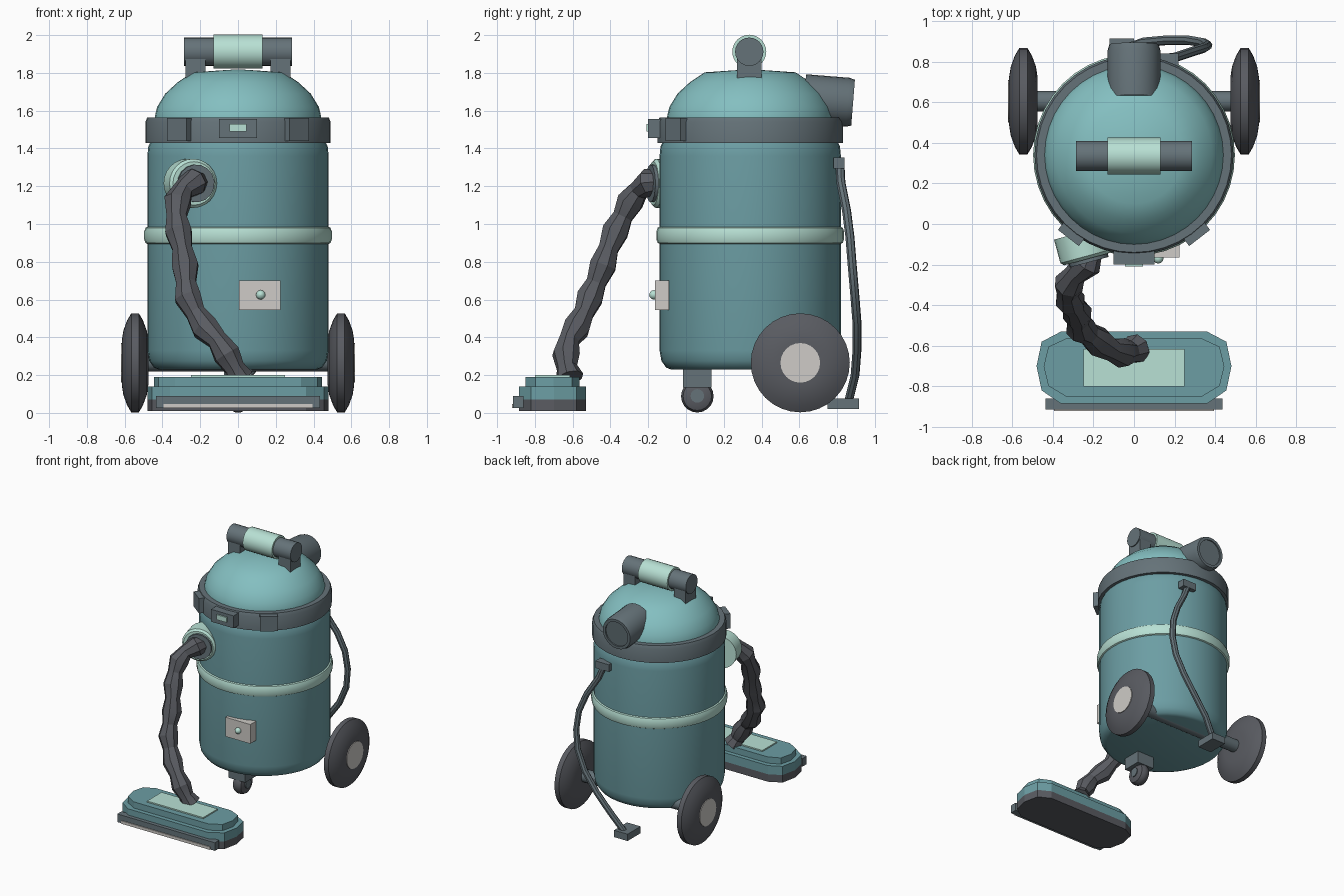
import bpy, bmesh, math
from mathutils import Vector, Matrix

if "Cube" in bpy.data.objects:
    bpy.data.objects.remove(bpy.data.objects["Cube"])

CY = 0.34  # body axis in y


def mat(name, r, g, b):
    m = bpy.data.materials.new(name)
    m.diffuse_color = (r, g, b, 1)
    m.use_nodes = True
    m.node_tree.nodes["Principled BSDF"].inputs["Base Color"].default_value = m.diffuse_color
    return m


TEAL = mat("teal", 0.15, 0.34, 0.37)
AQUA = mat("aqua", 0.23, 0.52, 0.53)
MINT = mat("mint", 0.48, 0.75, 0.66)
SLATE = mat("slate", 0.13, 0.17, 0.19)
RUBBER = mat("rubber", 0.10, 0.105, 0.12)
PALE = mat("pale", 0.62, 0.60, 0.57)


def finish(name, bm, material, smooth=35):
    bmesh.ops.recalc_face_normals(bm, faces=bm.faces)
    me = bpy.data.meshes.new(name)
    bm.to_mesh(me)
    bm.free()
    me.materials.append(material)
    ob = bpy.data.objects.new(name, me)
    bpy.context.collection.objects.link(ob)
    if smooth:
        bpy.ops.object.select_all(action='DESELECT')
        ob.select_set(True)
        bpy.context.view_layer.objects.active = ob
        bpy.ops.object.shade_smooth_by_angle(angle=math.radians(smooth))
    return ob


def lathe(name, profile, material, loc=(0, 0, 0), axis=(0, 0, 1), n=32, ring=False, smooth=35):
    """Spin (radius, height) points about an axis; ring closes the profile on itself."""
    bm = bmesh.new()
    rot = Vector((0, 0, 1)).rotation_difference(Vector(axis)).to_matrix()
    rows = [[bm.verts.new(rot @ Vector((r * math.cos(t), r * math.sin(t), h)) + Vector(loc))
             for t in (2 * math.pi * i / n for i in range(n))] for r, h in profile]
    pairs = list(zip(rows, rows[1:]))
    if ring:
        pairs.append((rows[-1], rows[0]))
    else:
        bm.faces.new(rows[0])
        bm.faces.new(rows[-1])
    for a, b in pairs:
        for i in range(n):
            j = (i + 1) % n
            bm.faces.new((a[i], a[j], b[j], b[i]))
    return finish(name, bm, material, smooth)


def box(name, lo, hi, material, turn=0):
    lo, hi = Vector(lo), Vector(hi)
    m = Matrix.Translation((lo + hi) / 2) @ Matrix.Rotation(turn, 4, 'Z') @ Matrix.Diagonal((*(hi - lo), 1))
    bm = bmesh.new()
    bmesh.ops.create_cube(bm, size=1, matrix=m)
    return finish(name, bm, material, 0)


def tube(name, points, radii, material, res=2, smooth=35):
    cu = bpy.data.curves.new(name, 'CURVE')
    cu.dimensions = '3D'
    cu.bevel_depth = 1
    cu.bevel_resolution = res
    cu.use_fill_caps = True
    sp = cu.splines.new('POLY')
    sp.points.add(len(points) - 1)
    for p, co, r in zip(sp.points, points, radii):
        p.co = (*co, 1)
        p.radius = r
    tmp = bpy.data.objects.new(name + "_path", cu)
    bpy.context.collection.objects.link(tmp)
    bpy.context.view_layer.update()
    me = bpy.data.meshes.new_from_object(tmp.evaluated_get(bpy.context.evaluated_depsgraph_get()))
    bpy.data.objects.remove(tmp)
    bm = bmesh.new()
    bm.from_mesh(me)
    bmesh.ops.remove_doubles(bm, verts=bm.verts, dist=1e-5)
    return finish(name, bm, material, smooth)


def slab(name, z0, z1, inset, material):
    """Rounded nozzle layer, mirrored about x = 0."""
    half = [(0.36, -0.53), (0.455, -0.58), (0.48, -0.70), (0.455, -0.82), (0.36, -0.885)]
    cy = -0.705
    outline = half + [(-x, y) for x, y in reversed(half)]
    sx, sy = 1 - inset / 0.48, 1 - inset / 0.18
    bm = bmesh.new()
    face = bm.faces.new([bm.verts.new((x * sx, cy + (y - cy) * sy, z0)) for x, y in outline])
    ext = bmesh.ops.extrude_face_region(bm, geom=[face])
    bmesh.ops.translate(bm, vec=(0, 0, z1 - z0), verts=[v for v in ext['geom'] if isinstance(v, bmesh.types.BMVert)])
    return finish(name, bm, material, 0)


# canister, band, rim and dome
C = (0, CY, 0)
lathe("canister", [(0.42, 0.23), (0.445, 0.24), (0.47, 0.275), (0.48, 0.33), (0.48, 1.36),
                   (0.475, 1.41), (0.46, 1.44)], TEAL, C, n=40)
lathe("band", [(0.47, 0.89), (0.49, 0.90), (0.497, 0.92), (0.497, 0.96), (0.49, 0.98), (0.47, 0.99)],
      MINT, C, n=40, ring=True)
lathe("rim", [(0.44, 1.43), (0.49, 1.43), (0.49, 1.54), (0.48, 1.565), (0.44, 1.565)], SLATE, C, n=40, ring=True)
lathe("dome", [(0.445, 1.50), (0.44, 1.57), (0.428, 1.62), (0.385, 1.69), (0.32, 1.75), (0.24, 1.803), (0.02, 1.818)],
      AQUA, C, n=40)

# carrying handle
lathe("handle_bar", [(0.075, -0.285), (0.075, 0.285)], SLATE, (0, CY - 0.005, 1.912), (1, 0, 0), 24)
lathe("handle_grip", [(0.09, -0.13), (0.09, 0.13)], MINT, (0, CY - 0.005, 1.912), (1, 0, 0), 24)
for s, side in ((-1, "left"), (1, "right")):
    box("handle_post_" + side, (s * 0.225 - 0.052, 0.27, 1.70), (s * 0.225 + 0.052, 0.40, 1.90), SLATE)

# rear exhaust
lathe("exhaust", [(0.13, -0.10), (0.13, 0.13), (0.122, 0.16), (0.10, 0.16), (0.10, 0.15)], SLATE,
      (0, 0.725, 1.655), (0, 1, -0.08), 24)

# latches on the rim
box("front_latch", (-0.10, -0.20, 1.455), (0.10, -0.12, 1.555), SLATE)
box("latch_light", (-0.045, -0.21, 1.49), (0.045, -0.19, 1.53), MINT)
for s, side in ((-1, "left"), (1, "right")):
    box("side_latch_" + side, (s * 0.305 - 0.065, -0.075, 1.44), (s * 0.305 + 0.065, -0.015, 1.56), SLATE, s * 0.66)

# hose socket and ribbed hose
lathe("hose_socket", [(0.13, -0.09), (0.13, 0.03), (0.115, 0.045)], MINT, (-0.245, -0.13, 1.215), (0.26, -0.96, 0), 24)
lathe("hose_collar", [(0.10, -0.02), (0.10, 0.055)], SLATE, (-0.235, -0.135, 1.215), (0.26, -0.96, 0), 16)
path = [(-0.21, -0.13, 1.225), (-0.235, -0.20, 1.22), (-0.29, -0.25, 1.18), (-0.32, -0.295, 1.12), (-0.325, -0.335, 1.04),
        (-0.315, -0.375, 0.96), (-0.295, -0.41, 0.87), (-0.28, -0.44, 0.78), (-0.275, -0.475, 0.69),
        (-0.265, -0.51, 0.61), (-0.225, -0.54, 0.53), (-0.175, -0.58, 0.45), (-0.11, -0.62, 0.385),
        (-0.06, -0.635, 0.31), (-0.02, -0.63, 0.24), (0.01, -0.615, 0.185)]
tube("hose", path, [0.075 if i % 2 else 0.056 for i in range(len(path))], RUBBER, 2, 25)

# floor nozzle
slab("nozzle_base", 0.01, 0.07, 0.0, RUBBER)
slab("nozzle_body", 0.07, 0.14, 0.0, TEAL)
slab("nozzle_top", 0.14, 0.19, 0.035, TEAL)
box("nozzle_pad", (-0.25, -0.80, 0.18), (0.25, -0.615, 0.20), MINT)
box("nozzle_bumper", (-0.435, -0.915, 0.025), (0.435, -0.86, 0.09), SLATE)
box("bumper_strip", (-0.395, -0.922, 0.025), (0.395, -0.90, 0.048), PALE)

# front panel with knob
box("front_panel", (0.005, -0.165, 0.545), (0.225, -0.09, 0.70), PALE)
lathe("knob", [(0.025 * math.sin(a), -0.025 * math.cos(a)) for a in (0.05, 0.6, 1.1, 1.57, 2.04, 2.54, 3.09)],
      MINT, (0.12, -0.17, 0.625), (0, -1, 0), 12)

# rear wheels on an axle
lathe("axle", [(0.05, -0.50), (0.05, 0.50)], SLATE, (0, 0.605, 0.27), (1, 0, 0), 16)
for s, side in ((-1, "left"), (1, "right")):
    at = (s * 0.545, 0.605, 0.265)
    lathe("wheel_" + side, [(0.12, -0.07), (0.17, -0.062), (0.225, -0.042), (0.262, -0.02), (0.262, 0.02),
                            (0.225, 0.042), (0.17, 0.062), (0.12, 0.07)], RUBBER, at, (s, 0, 0), 32)
    lathe("hubcap_" + side, [(0.105, 0.05), (0.105, 0.075)], PALE, at, (s, 0, 0), 24)

# front caster
box("caster_fork", (-0.075, -0.015, 0.135), (0.075, 0.135, 0.25), SLATE)
lathe("caster_wheel", [(0.05, -0.045), (0.075, -0.035), (0.086, -0.012), (0.086, 0.012), (0.075, 0.035), (0.05, 0.045)],
      RUBBER, (0, 0.06, 0.088), (1, 0, 0), 20)
lathe("caster_hub", [(0.036, -0.052), (0.036, 0.052)], SLATE, (0, 0.06, 0.09), (1, 0, 0), 16)

# power cord with clip and plug
box("cord_clip", (0.10, 0.78, 1.295), (0.22, 0.84, 1.352), SLATE)
cord = [(0.16, 0.815, 1.32), (0.20, 0.82, 1.22), (0.29, 0.85, 1.07), (0.345, 0.868, 0.93), (0.362, 0.88, 0.78), (0.34, 0.893, 0.63),
        (0.27, 0.905, 0.48), (0.16, 0.905, 0.33), (0.05, 0.895, 0.20), (-0.05, 0.86, 0.06)]
tube("cord", cord, [0.024] * len(cord), SLATE, 2)
box("cord_plug", (-0.12, 0.75, 0.02), (0.0, 0.915, 0.075), SLATE)
